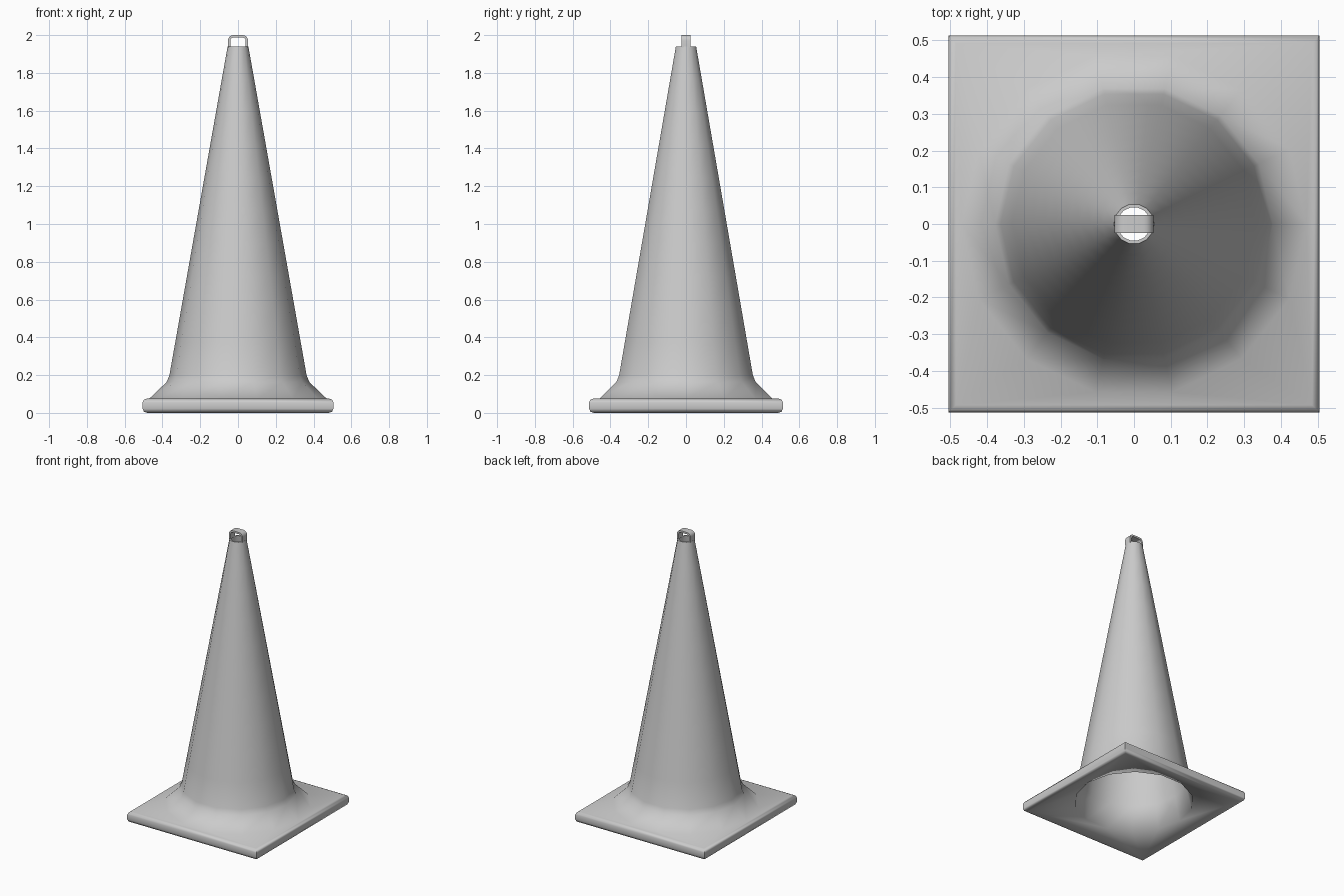
import bpy, bmesh
from math import cos, sin, pi

if "Cube" in bpy.data.objects:
    bpy.data.objects.remove(bpy.data.objects["Cube"])

SIDES = 14
HX, HY = 0.505, 0.513


def finish(bm, name, angle):
    bmesh.ops.recalc_face_normals(bm, faces=bm.faces[:])
    me = bpy.data.meshes.new(name)
    bm.to_mesh(me)
    bm.free()
    ob = bpy.data.objects.new(name, me)
    bpy.context.collection.objects.link(ob)
    bpy.ops.object.select_all(action='DESELECT')
    ob.select_set(True)
    bpy.context.view_layer.objects.active = ob
    bpy.ops.object.shade_smooth_by_angle(angle=angle)
    return ob


def circle(bm, r, z):
    return [bm.verts.new((r * cos(2 * pi * i / SIDES), r * sin(2 * pi * i / SIDES), z))
            for i in range(SIDES)]


def square(bm, inset, z):
    x, y = HX - inset, HY - inset
    return [bm.verts.new((sx * x, sy * y, z))
            for sx, sy in ((1, 1), (-1, 1), (-1, -1), (1, -1))]


def skin(bm, loops):
    for a, b in zip(loops, loops[1:]):
        n = len(a)
        for i in range(n):
            j = (i + 1) % n
            bm.faces.new((a[i], a[j], b[j], b[i]))


def fill_between(bm, a, b):
    # sheet between a square and a round loop
    edges = [bm.edges.get((l[i - 1], l[i])) for l in (a, b) for i in range(len(l))]
    bmesh.ops.triangle_fill(bm, edges=edges, use_beauty=True)


def taper(a, b, steps):
    # evenly spaced rings along a straight cone wall
    return [(a[0] + (b[0] - a[0]) * t / steps, a[1] + (b[1] - a[1]) * t / steps)
            for t in range(steps + 1)]


# Hollow cone with flared foot and square rounded base, dished underneath
bm = bmesh.new()
profile = [(0.47, 0.075), (0.378, 0.163)]
profile += taper((0.363, 0.20), (0.055, 1.94), 10)
profile += taper((0.046, 1.94), (0.345, 0.20), 10)
profile += [(0.383, 0.036)]
cone = [circle(bm, r, z) for r, z in profile]
skin(bm, cone)
rim = [square(bm, d, z) for d, z in (
    (0.02, 0.075), (0.006, 0.069), (0.0, 0.055),
    (0.0, 0.022), (0.007, 0.006), (0.025, 0.0))]
skin(bm, rim)
fill_between(bm, rim[0], cone[0])
fill_between(bm, rim[-1], cone[-1])
finish(bm, "cone_body", 1.25)

# Carrying loop at the tip
bm = bmesh.new()
cx, cz, straight = 0.025, 1.972, 1.935


def arch(r):
    pts = [(cx + r * cos(a * pi / 10), cz + r * sin(a * pi / 10)) for a in range(6)]
    pts.insert(0, (cx + r, straight))
    return pts + [(-x, z) for x, z in reversed(pts)]


strips = []
for (ox, oz), (ix, iz) in zip(arch(0.028), arch(0.015)):
    strips.append([bm.verts.new(p) for p in (
        (ox, -0.025, oz), (ox, 0.025, oz), (ix, 0.025, iz), (ix, -0.025, iz))])
skin(bm, strips)
bm.faces.new(strips[0])
bm.faces.new(strips[-1])
finish(bm, "top_loop", 1.0)
